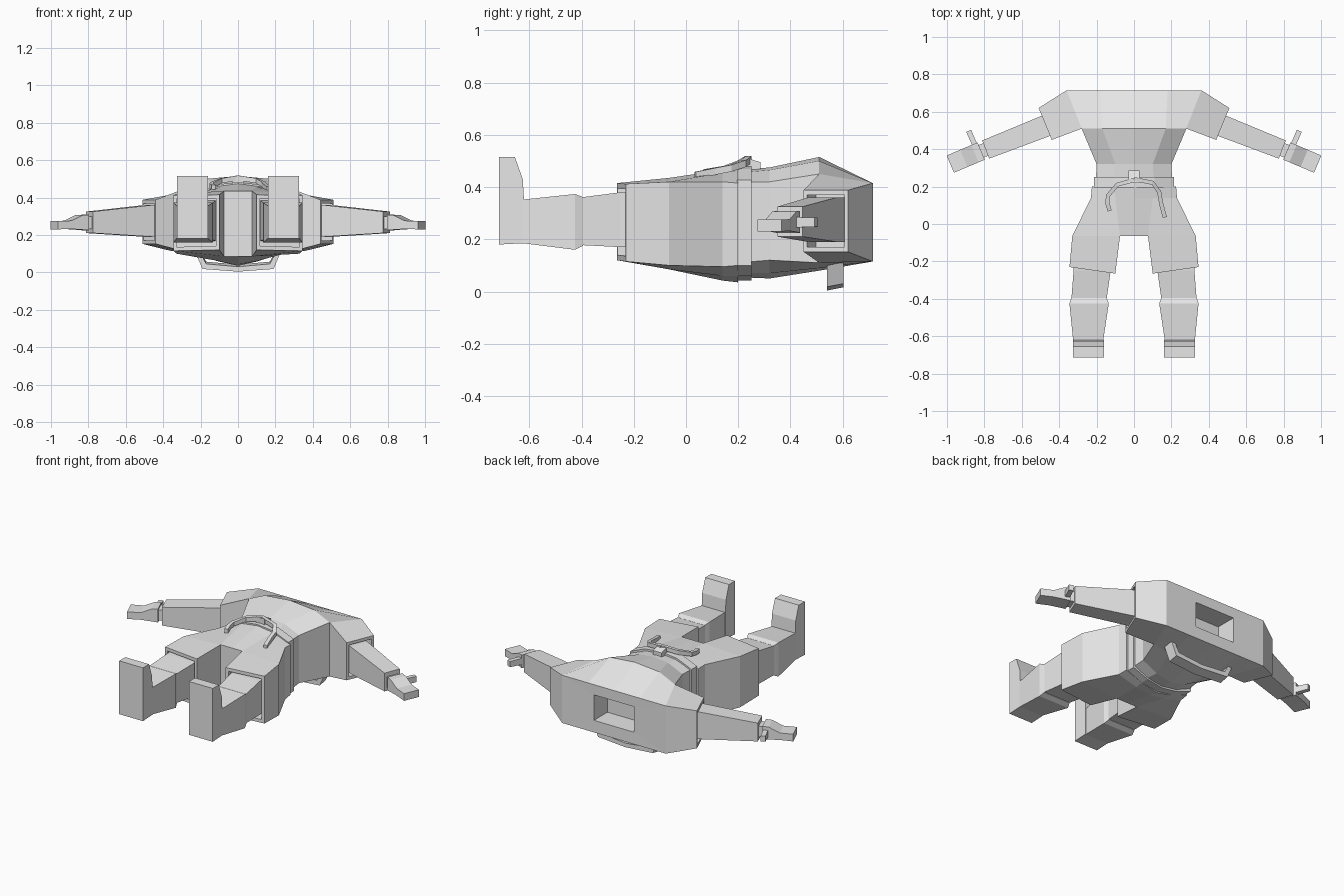
import bpy
import bmesh
from mathutils import Vector

if "Cube" in bpy.data.objects:
    bpy.data.objects.remove(bpy.data.objects["Cube"])

grey = bpy.data.materials.new("plain grey")
grey.diffuse_color = (0.8, 0.8, 0.8, 1)
grey.use_nodes = True
grey.node_tree.nodes["Principled BSDF"].inputs["Base Color"].default_value = grey.diffuse_color


def loft(name, rings, mirror=False):
    """Skin a list of equal-sized rings and cap both ends."""
    bm = bmesh.new()
    vs = [[bm.verts.new(p) for p in ring] for ring in rings]
    n = len(vs[0])
    for a, b in zip(vs, vs[1:]):
        for i in range(n):
            j = (i + 1) % n
            bm.faces.new((a[i], a[j], b[j], b[i]))
    bm.faces.new(vs[0])
    bm.faces.new(vs[-1])
    bmesh.ops.recalc_face_normals(bm, faces=bm.faces)
    me = bpy.data.meshes.new(name)
    bm.to_mesh(me)
    bm.free()
    me.materials.append(grey)
    ob = bpy.data.objects.new(name, me)
    bpy.context.collection.objects.link(ob)
    if mirror:
        ob.modifiers.new("mirror", "MIRROR").use_mirror_merge = False
    return ob


def body_ring(y, half):
    """Symmetric ring from half a cross-section running top to bottom."""
    return [(x, y, z) for x, z in half] + [(-x, y, z) for x, z in half[-2:0:-1]]


def box_ring(y, x0, x1, z0, z1):
    return [(x0, y, z0), (x1, y, z0), (x1, y, z1), (x0, y, z1)]


def wall(a, b, z0, z1):
    """Upright rectangle between two plan points."""
    return [(*a, z0), (*b, z0), (*b, z1), (*a, z1)]


def recess(ring, scale, shift):
    """Rings that turn an end into a hollow opening."""
    c = sum((Vector(p) for p in ring), Vector()) / len(ring)
    rim = [c + (Vector(p) - c) * scale for p in ring]
    return [rim, [p + Vector(shift) for p in rim]]


def limb(name, stations):
    """Arm piece from (x, y, half width, z0, z1) stations, mirrored."""
    p, q = Vector(stations[0][:2]), Vector(stations[-1][:2])
    d = (q - p).normalized()
    side = Vector((-d.y, d.x))
    rings = []
    for x, y, w, z0, z1 in stations:
        c = Vector((x, y))
        rings.append(wall(c - side * w, c + side * w, z0, z1))
    return loft(name, rings, True)


def ribbon(name, path, w=0.011, h=0.013):
    pts = [Vector(p) for p in path]
    rings = []
    for i, p in enumerate(pts):
        t = pts[min(i + 1, len(pts) - 1)] - pts[max(i - 1, 0)]
        s = Vector((-t.y, t.x, 0)).normalized() * w
        up = Vector((0, 0, h))
        rings.append([p - s - up, p + s - up, p + s + up, p - s + up])
    return loft(name, rings)


# torso with a hollow neck opening
loft("torso", [
    body_ring(0.20, [(0, .465), (.11, .455), (.205, .42), (.205, .11), (.11, .07), (0, .055)]),
    body_ring(0.32, [(0, .475), (.10, .465), (.20, .42), (.20, .12), (.10, .07), (0, .05)]),
    body_ring(0.51, [(0, .515), (.17, .50), (.28, .45), (.28, .11), (.17, .09), (0, .08)]),
    body_ring(0.715, [(0, .415), (.18, .415), (.36, .415), (.36, .115), (.18, .115), (0, .115)]),
    body_ring(0.714, [(0, .35), (.07, .35), (.14, .35), (.14, .19), (.07, .19), (0, .19)]),
    body_ring(0.58, [(0, .35), (.07, .35), (.14, .35), (.14, .19), (.07, .19), (0, .19)]),
])

# shoulders with open sleeves
root = [(.28, .51, .11), (.36, .715, .115), (.36, .715, .415), (.28, .51, .45)]
end = wall((.44, .45), (.51, .62), .152, .388)
loft("sleeve", [root, end] + recess(end, .84, (-.09, .035, 0)), True)

# arms, wrists, hands and thumbs
limb("arm", [(.40, .552, .06, .19, .36), (.478, .522, .058, .19, .36),
             (.793, .398, .052, .21, .325)])
limb("wrist", [(.77, .407, .036, .232, .298), (.83, .384, .036, .232, .298)])
limb("hand", [(.817, .39, .05, .225, .308), (.85, .376, .05, .228, .306),
              (.91, .351, .05, .232, .276), (.982, .32, .05, .23, .275)])
limb("thumb", [(.85, .42, .014, .245, .285), (.884, .498, .014, .248, .283)])

# hips and trouser legs with hollow hems
loft("hips", [
    body_ring(0.20, [(0, .475), (.11, .46), (.225, .415), (.225, .10), (.11, .06), (0, .035)]),
    body_ring(0.14, [(0, .465), (.10, .455), (.23, .42), (.23, .095), (.10, .06), (0, .042)]),
    body_ring(-.065, [(0, .435), (.075, .435), (.33, .42), (.33, .10), (.075, .085), (0, .085)]),
])
hem = [(.10, -.265, .12), (.345, -.23, .115), (.345, -.23, .412), (.10, -.265, .415)]
loft("trouser_leg", [
    [(.075, -.065, .085), (.33, -.065, .10), (.33, -.065, .42), (.075, -.065, .435)],
    hem] + recess(hem, .86, (0, .08, 0)), True)

# lower legs, boots and upturned feet
loft("shin", [box_ring(-.17, .12, .323, .168, .385), box_ring(-.25, .125, .323, .17, .38),
              box_ring(-.405, .147, .335, .178, .36)], True)
loft("boot", [box_ring(-.395, .147, .335, .175, .362), box_ring(-.425, .135, .345, .16, .373),
              box_ring(-.625, .165, .325, .185, .352)], True)
foot = [(-.62, .185), (-.715, .18), (-.715, .515), (-.655, .515), (-.625, .43), (-.62, .35)]
loft("foot", [[(x, y, z) for y, z in foot] for x in (.16, .325)], True)

# belt, knot and hanging sash ends
belt = [(0, .482), (.11, .47), (.213, .427), (.213, .10), (.11, .06), (0, .043)]
loft("belt", [body_ring(.195, belt), body_ring(.25, belt)])
loft("knot", [box_ring(.22, -.03, .03, .47, .515), box_ring(.285, -.03, .03, .465, .495)])
ribbon("sash_end_left", [(0, .235, .505), (-.09, .21, .49), (-.14, .15, .468),
                         (-.142, .11, .462), (-.13, .07, .455)])
ribbon("sash_end_right", [(0, .24, .505), (.10, .22, .49), (.135, .17, .472),
                          (.145, .11, .46), (.165, .035, .445)])

# curved collar flap below the upper back
outer = [(-.225, .10), (-.19, .018), (0, .004), (.19, .018), (.225, .10)]
inner = [(.20, .10), (.17, .045), (0, .03), (-.17, .045), (-.20, .10)]
loft("collar_flap", [[(x, .54, z) for x, z in outer + inner],
                     [(x, .602, z + .012) for x, z in outer + inner]])
